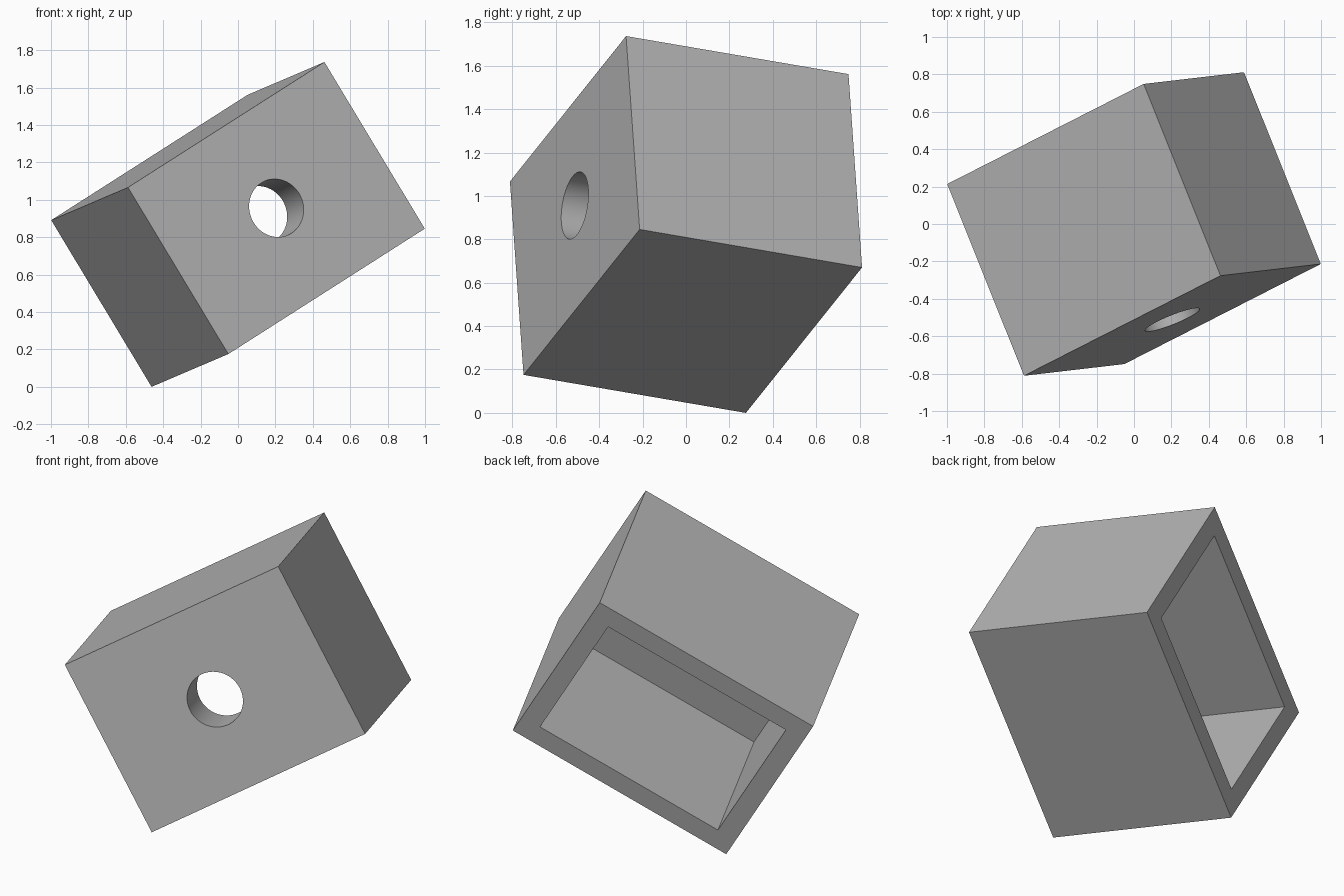
import bpy
from mathutils import Matrix, Vector

default = bpy.data.objects.get("Cube")
if default:
    bpy.data.objects.remove(default, do_unlink=True)

# Housing proportions in its own axes: long side, depth, height
LENGTH, DEPTH, HEIGHT = 1.356, 1.118, 1.042
WALL, FRONT_WALL, HOLE_RADIUS = 0.113, 0.24, 0.157

grey = bpy.data.materials.new("plain grey")
grey.use_nodes = True
colour = (0.46, 0.46, 0.46, 1)
grey.diffuse_color = colour
grey.node_tree.nodes["Principled BSDF"].inputs["Base Color"].default_value = colour


def add_box(name, size, location=(0, 0, 0)):
    bpy.ops.mesh.primitive_cube_add(size=1, location=location)
    box = bpy.context.object
    box.name = name
    box.scale = size
    bpy.ops.object.transform_apply(location=True, rotation=True, scale=True)
    return box


def cut(target, cutter):
    cutter.hide_render = True
    modifier = target.modifiers.new("cut", "BOOLEAN")
    modifier.operation = "DIFFERENCE"
    modifier.solver = "EXACT"
    modifier.object = cutter
    bpy.context.view_layer.objects.active = target
    bpy.ops.object.modifier_apply(modifier=modifier.name)
    bpy.data.objects.remove(cutter, do_unlink=True)


# Outer block
housing = add_box("hollow_housing", (LENGTH, DEPTH, HEIGHT))
housing.data.materials.append(grey)

# Cavity open at the back
cavity_front = -DEPTH / 2 + FRONT_WALL
cavity_back = DEPTH / 2 + 0.1
cut(housing, add_box(
    "cavity_cutter",
    (LENGTH - 2 * WALL, cavity_back - cavity_front, HEIGHT - 2 * WALL),
    (0, (cavity_front + cavity_back) / 2, 0)))

# Round hole through the front wall
bpy.ops.mesh.primitive_cylinder_add(
    vertices=64, radius=HOLE_RADIUS, depth=2 * FRONT_WALL + 0.1,
    location=(0, -DEPTH / 2, 0), rotation=(1.5707963, 0, 0))
cut(housing, bpy.context.object)

# Smooth hole wall, sharp edges elsewhere
bpy.ops.object.select_all(action="DESELECT")
housing.select_set(True)
bpy.context.view_layer.objects.active = housing
bpy.ops.object.shade_smooth_by_angle()

# Tilt the housing so it balances on one corner
along = Vector((1.05, 0.535, 0.67)).normalized()
back = Vector((-0.41, 1.025, -0.175))
up = along.cross(back).normalized()
back = up.cross(along)
tilt = Matrix((along, back, up)).transposed()
housing.data.transform(tilt.to_4x4())
lowest = min(v.co.z for v in housing.data.vertices)
housing.data.transform(Matrix.Translation((0, 0, -lowest)))
